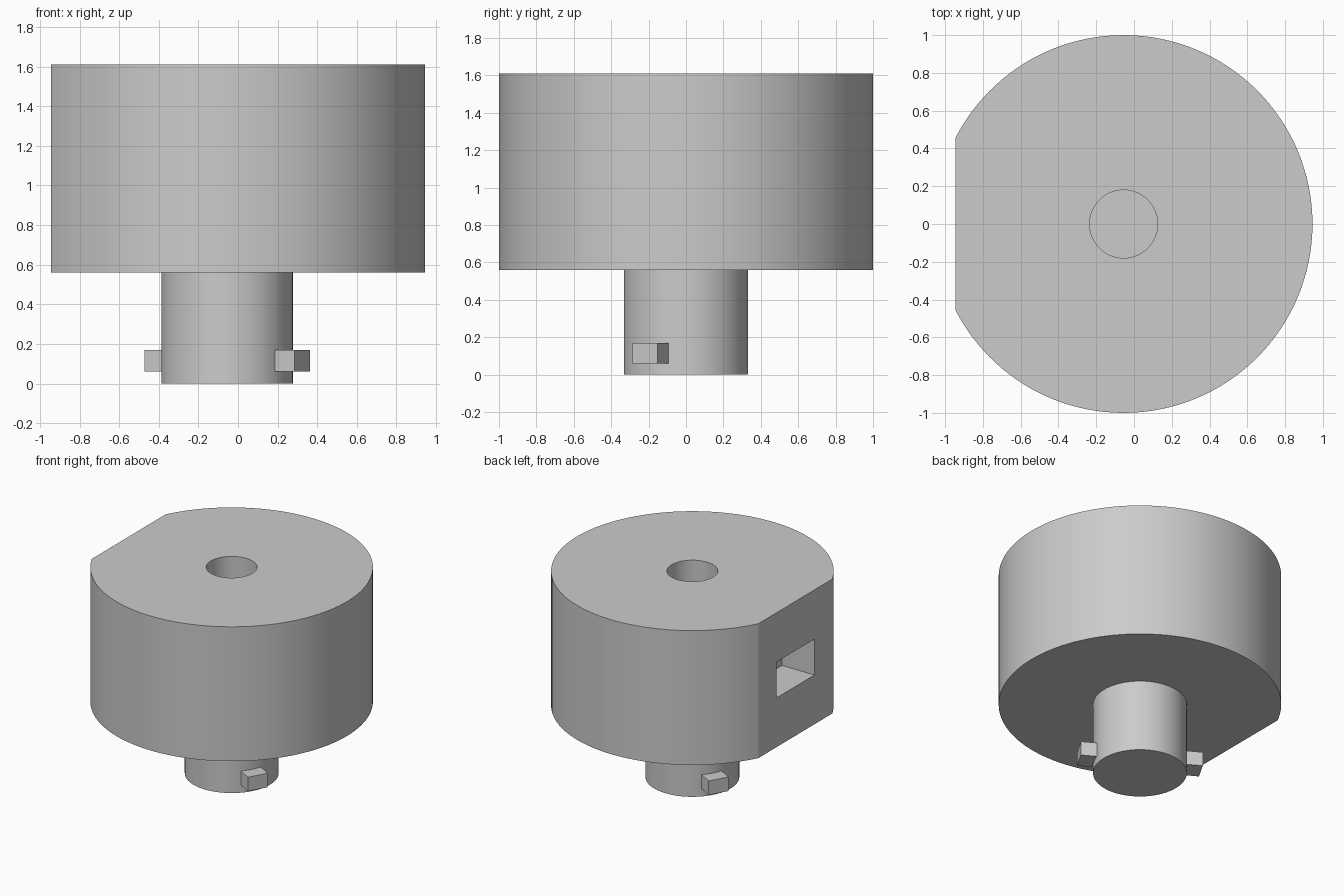
import bpy
from math import radians

if "Cube" in bpy.data.objects:
    bpy.data.objects.remove(bpy.data.objects["Cube"], do_unlink=True)

AXIS_X = -0.055      # shared axis of the round parts
FLAT_X = -0.945      # flat cut on the body
BASE, TOP = 0.56, 1.61

grey = bpy.data.materials.new("plain grey")
grey.use_nodes = True
grey.diffuse_color = (0.6, 0.6, 0.6, 1)
grey.node_tree.nodes["Principled BSDF"].inputs["Base Color"].default_value = grey.diffuse_color


def finish(name):
    obj = bpy.context.object
    obj.name = name
    obj.data.materials.append(grey)
    return obj


def cylinder(name, radius, low, high, sides=128):
    bpy.ops.mesh.primitive_cylinder_add(
        vertices=sides, radius=radius, depth=high - low,
        location=(AXIS_X, 0, (low + high) / 2))
    return finish(name)


def box(name, centre, size, turn=0):
    bpy.ops.mesh.primitive_cube_add(size=1, location=centre, rotation=(0, 0, turn))
    bpy.context.object.scale = size
    bpy.ops.object.transform_apply(location=False, rotation=False, scale=True)
    return finish(name)


def activate(obj):
    bpy.ops.object.select_all(action='DESELECT')
    obj.select_set(True)
    bpy.context.view_layer.objects.active = obj


def cut(target, cutter):
    activate(target)
    mod = target.modifiers.new("cut", 'BOOLEAN')
    mod.operation = 'DIFFERENCE'
    mod.solver = 'EXACT'
    mod.object = cutter
    bpy.ops.object.modifier_apply(modifier=mod.name)
    bpy.data.objects.remove(cutter, do_unlink=True)


def smooth(obj):
    activate(obj)
    bpy.ops.object.shade_smooth_by_angle(angle=radians(15))


# Round body with a flat side, a blind bore and a side pocket
middle = (BASE + TOP) / 2
body = cylinder("body", 1.0, BASE, TOP)
cut(body, box("flat_cutter", (FLAT_X - 0.5, 0, middle), (1, 3, 3)))
cut(body, cylinder("bore_cutter", 0.18, BASE + 0.05, TOP + 0.2, 64))
cut(body, box("pocket_cutter", (FLAT_X, 0, middle), (0.56, 0.47, 0.28)))
smooth(body)

# Shaft below the body
shaft = cylinder("shaft", 0.332, 0, BASE, 96)
smooth(shaft)

# Cross pin through the shaft
box("cross_pin", (AXIS_X, 0, 0.115), (0.876, 0.155, 0.11), radians(-30))
